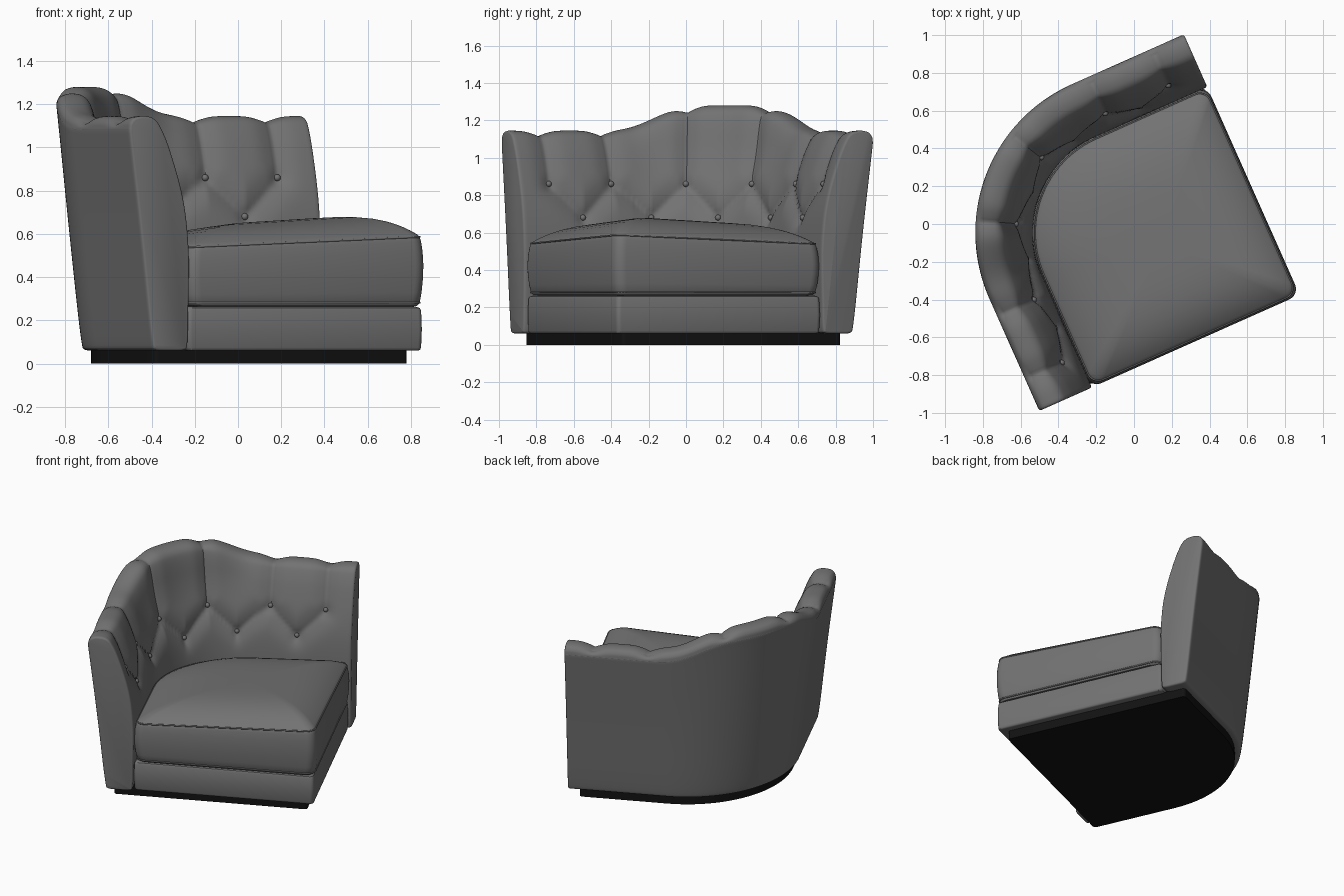
import bpy, bmesh, math
from mathutils import Vector

if "Cube" in bpy.data.objects:
    bpy.data.objects.remove(bpy.data.objects["Cube"], do_unlink=True)


def material(name, value, rough):
    m = bpy.data.materials.new(name)
    m.use_nodes = True
    color = (value, value, value, 1)
    m.diffuse_color = color
    node = next(n for n in m.node_tree.nodes if n.type == 'BSDF_PRINCIPLED')
    node.inputs["Base Color"].default_value = color
    node.inputs["Roughness"].default_value = rough
    return m


leather = material("grey leather", 0.17, 0.6)
black = material("black plinth", 0.006, 0.8)

TURN = math.radians(24)
ARM = 0.65                      # length of each straight arm
RADIUS = 0.87                   # outer radius of the rounded corner
ARC = RADIUS * math.pi / 2


def world(a, b, z):
    """Chair axes (a, b point along the two backs) to world axes."""
    c, s = math.cos(TURN), math.sin(TURN)
    return Vector((0.02 - a * c - b * s, -0.046 - a * s + b * c, z))


def along(q, r, z):
    """Point at distance q along the back and radius r from its centre."""
    if q < 0:
        return world(q, r, z)
    if q > ARC:
        return world(r, ARC - q, z)
    t = q / RADIUS
    return world(r * math.sin(t), r * math.cos(t), z)


def add_object(name, bm, mat):
    bmesh.ops.recalc_face_normals(bm, faces=bm.faces)
    me = bpy.data.meshes.new(name)
    bm.to_mesh(me)
    bm.free()
    me.materials.append(mat)
    ob = bpy.data.objects.new(name, me)
    bpy.context.collection.objects.link(ob)
    bpy.ops.object.select_all(action='DESELECT')
    ob.select_set(True)
    bpy.context.view_layer.objects.active = ob
    bpy.ops.object.shade_smooth_by_angle(angle=math.radians(42))
    return ob


def loft(name, rings, mat):
    bm = bmesh.new()
    loops = [[bm.verts.new(p) for p in ring] for ring in rings]
    for u, v in zip(loops, loops[1:]):
        for i in range(len(u)):
            j = (i + 1) % len(u)
            bm.faces.new((u[i], u[j], v[j], v[i]))
    bm.faces.new(loops[0])
    bm.faces.new(loops[-1])
    return add_object(name, bm, mat)


def piping(name, points, closed, radius=0.005):
    cu = bpy.data.curves.new(name, 'CURVE')
    cu.dimensions = '3D'
    cu.bevel_depth = radius
    cu.bevel_resolution = 1
    sp = cu.splines.new('POLY')
    sp.points.add(len(points) - 1)
    for p, co in zip(sp.points, points):
        p.co = (*co, 1)
    sp.use_cyclic_u = closed
    cu.materials.append(leather)
    bpy.context.collection.objects.link(bpy.data.objects.new(name, cu))


# Tufted backrest
half = [-0.465, -0.10, 0.425]
seams = half + [ARC - q for q in reversed(half)]
HIGH, LOW = 0.86, 0.68
upper = [(q, HIGH) for q in seams]
lower = [((p + q) / 2, LOW) for p, q in zip(seams, seams[1:])]
buttons = upper + lower
folds = []
for i, low in enumerate(lower):
    folds += [(upper[i], low), (low, upper[i + 1])]


def top_height(q):
    return 1.138 + 0.135 * math.exp(-((q - ARC / 2) / 0.5) ** 4)


def section(q):
    t = top_height(q)
    pts = [(.66, .06), (.73, .06), (.745, .085), (.80, .6), (.855, t - .10),
           (.862, t - .04), (.835, t - .01), (.785, t), (.73, t - .012),
           (.70, t - .06), (.665, 1.0), (.60, .80), (.57, .62), (.56, .35),
           (.56, .075), (.58, .06)]
    pts = [Vector(p) for p in pts]
    for _ in range(3):          # corner cutting
        n = len(pts)
        pts = [pts[(i + k) % n].lerp(pts[(i + 1 - k) % n], 0.25)
               for i in range(n) for k in (0, 1)]
    return pts


def segment_distance(q, z, seg):
    (q0, z0), (q1, z1) = seg
    dq, dz = q1 - q0, z1 - z0
    t = ((q - q0) * dq + (z - z0) * dz) / (dq * dq + dz * dz)
    t = min(1, max(0, t))
    return math.hypot(q - q0 - t * dq, z - z0 - t * dz)


def tuft(q, z, k):
    """Padding height; k counts control points around the section."""
    weight = max(0, min(1, k - 5)) * max(0, min(1, 13.5 - k))
    if weight == 0:
        return 0
    d = pit = 9
    if z > HIGH:
        d = min(abs(q - s) for s in seams)
    if k > 9:
        d = min(d, min(segment_distance(q, z, f) for f in folds))
        pit = min(math.hypot(q - bq, z - bz) for bq, bz in buttons)
    return weight * (0.010 - 0.012 * math.exp(-d / 0.014)
                     - 0.022 * math.exp(-(d / 0.07) ** 2)
                     - 0.012 * math.exp(-(pit / 0.035) ** 2))


def back_ring(q):
    pts = section(q)
    edge = min(q + ARM, ARC + ARM - q)
    e = max(0, 1 - edge / 0.015)
    inset = 0.012 * (1 - math.sqrt(max(0, 1 - e * e)))
    ring = []
    for i, p in enumerate(pts):
        tan = pts[(i + 1) % len(pts)] - pts[i - 1]
        normal = Vector((tan.y, -tan.x)).normalized()
        p = p + normal * (tuft(q, p.y, i / 8 + 0.44) - inset)
        ring.append(along(q, p.x, p.y))
    return ring


STEPS = 210
stations = [-ARM + (ARC + 2 * ARM) * i / STEPS for i in range(STEPS + 1)]
for e in (0.002, 0.006):
    stations += [-ARM + e, ARC + ARM - e]
stations = sorted(stations)
loft("tufted_backrest", [back_ring(q) for q in stations], leather)
piping("backrest_rim_piping",
       [along(q, 0.855, top_height(q) - 0.055) for q in stations[3:-3:2]], False)

# Tuft buttons
bm = bmesh.new()
for q, z in buttons:
    made = bmesh.ops.create_uvsphere(bm, u_segments=12, v_segments=8, radius=0.016)
    r = 0.648 if z == HIGH else 0.608
    bmesh.ops.translate(bm, verts=made["verts"], vec=along(q, r, z))
add_object("tuft_buttons", bm, leather)


# Seat outline: square with one large rounded back corner
def outline(lo, r, c):
    pts = []

    def arc(a, b, rad, start, n):
        for i in range(n + 1):
            t = math.radians(start + 90 * i / n)
            pts.append((a + rad * math.cos(t), b + rad * math.sin(t)))
    arc(lo + c, lo + c, c, 180, 6)
    arc(r - c, lo + c, c, 270, 6)
    arc(0, 0, r, 0, 24)
    arc(lo + c, r - c, c, 90, 6)
    return pts


def slab(name, shape, profile, mat, tilt=0.0):
    """Stack scaled copies of an outline; tilt raises the front corner."""
    rings = []
    for f, z in profile:
        ring = []
        for a, b in shape:
            a, b = -0.1 + (a + 0.1) * f, -0.1 + (b + 0.1) * f
            lift = -tilt * (a + b + 0.09) * max(0, z - 0.27) / 0.28
            ring.append(world(a, b, z + min(lift, 0.055)))
        rings.append(ring)
    loft(name, rings, mat)
    return rings


# Seat cushion with domed top
cushion = outline(-0.64, 0.55, 0.06)
sides = [(.93, .264), (.975, .267), (.992, .28), (1.005, .32), (1.015, .38),
         (1.017, .43), (1.012, .48), (1.002, .52), (.992, .54)]
dome = [(f, 0.54 + 0.11 * (1 - f ** 4)) for f in
        (.98, .96, .93, .89, .84, .77, .68, .57, .44, .3, .15, .02)]
rings = slab("seat_cushion", cushion, sides + dome, leather, 0.042)
piping("cushion_top_piping", rings[8], True)
piping("cushion_bottom_piping", rings[2], True)

# Upholstered seat base
slab("seat_base", outline(-0.635, 0.56, 0.025),
     [(.975, .06), (.988, .064), (.995, .075), (1, .16), (.995, .245),
      (.985, .258), (.96, .264)], leather)

# Recessed plinth
slab("plinth", outline(-0.58, 0.70, 0.02), [(1, 0), (1, 0.066)], black)
